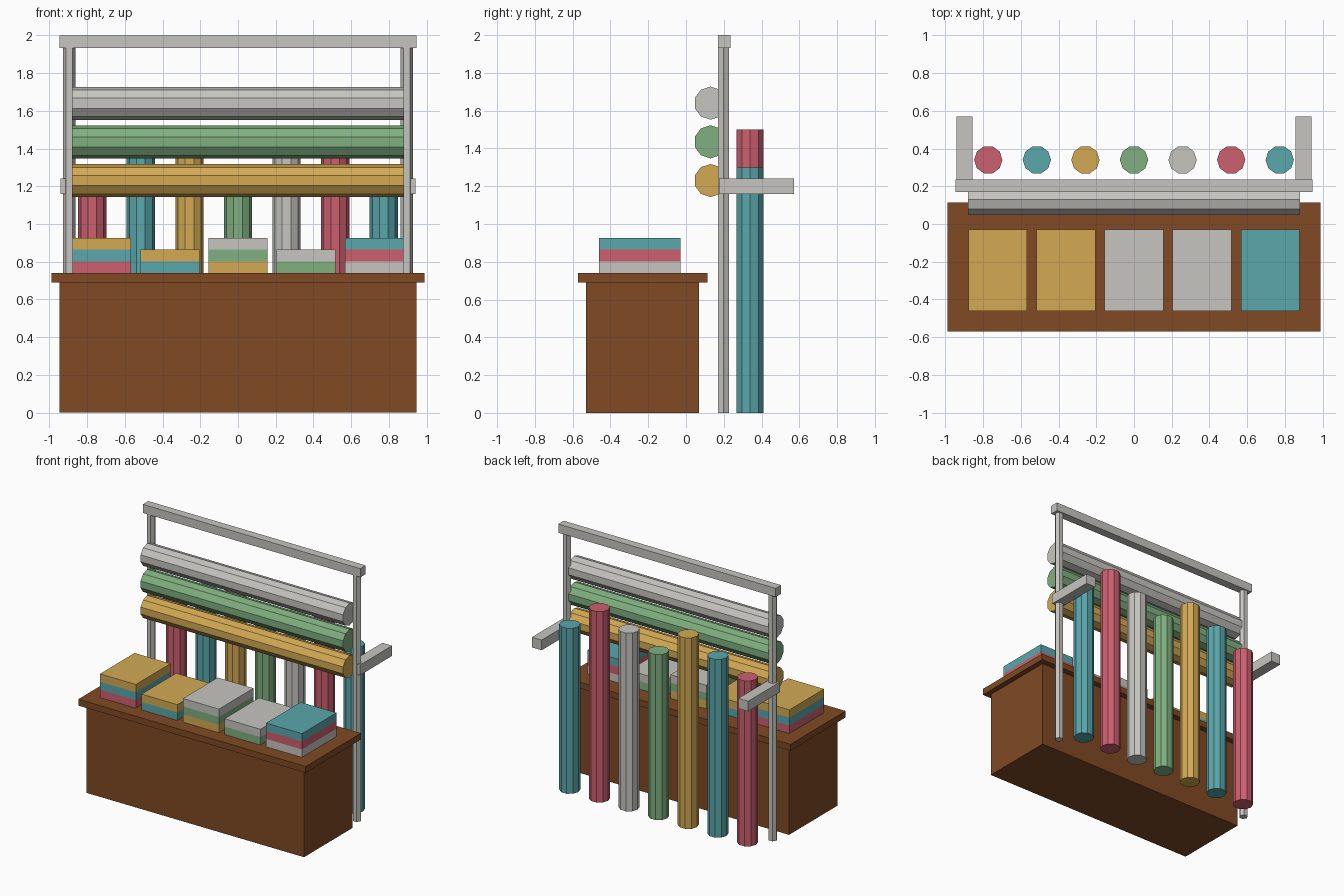
import bpy, bmesh, math
from mathutils import Matrix

if "Cube" in bpy.data.objects:
    bpy.data.objects.remove(bpy.data.objects["Cube"])


def material(name, r, g, b):
    lin = [((c / 255 + 0.055) / 1.055) ** 2.4 for c in (r, g, b)]
    m = bpy.data.materials.new(name)
    m.diffuse_color = (*lin, 1)
    m.use_nodes = True
    m.node_tree.nodes["Principled BSDF"].inputs["Base Color"].default_value = m.diffuse_color
    return m


RED = material("rose_red", 205, 96, 112)
TEAL = material("teal", 90, 167, 171)
YELLOW = material("mustard", 212, 170, 84)
GREEN = material("sage_green", 128, 176, 128)
GREY = material("light_grey", 198, 197, 192)
BROWN = material("brown_wood", 128, 74, 36)


def finish(name, bm, mat):
    mesh = bpy.data.meshes.new(name)
    bm.to_mesh(mesh)
    bm.free()
    mesh.materials.append(mat)
    ob = bpy.data.objects.new(name, mesh)
    bpy.context.collection.objects.link(ob)
    return ob


def box(name, x, y, z, mat):
    """Box from (min, max) ranges on each axis."""
    bm = bmesh.new()
    size = [b - a for a, b in (x, y, z)]
    mid = [(a + b) / 2 for a, b in (x, y, z)]
    bmesh.ops.create_cube(bm, size=1, matrix=Matrix.Translation(mid) @ Matrix.Diagonal((*size, 1)))
    return finish(name, bm, mat)


def prism(name, centre, radius, length, sides, mat, along_x=False):
    """Flat-sided cylinder with a corner on +x (on +z when lying along x)."""
    bm = bmesh.new()
    turn = Matrix.Rotation(math.pi / 2, 4, 'Y') if along_x else Matrix()
    bmesh.ops.create_cone(bm, cap_ends=True, segments=sides, radius1=radius,
                          radius2=radius, depth=length)
    # put a corner exactly on the local x axis
    v = max(bm.verts, key=lambda p: p.co.x)
    bm.transform(Matrix.Rotation(-math.atan2(v.co.y, v.co.x), 4, 'Z'))
    bm.transform(Matrix.Translation(centre) @ turn)
    return finish(name, bm, mat)


# Counter
box("counter_body", (-0.945, 0.945), (-0.53, 0.07), (0, 0.69), BROWN)
box("counter_top", (-0.988, 0.988), (-0.571, 0.115), (0.69, 0.74), BROWN)

# Rack frame: hexagonal posts, top beam and rear arms
for side, s in (("left", -1), ("right", 1)):
    prism(f"{side}_post", (s * 0.895, 0.199, 0.97), 0.033, 1.94, 6, GREY)
    box(f"{side}_arm", sorted((s * 0.855, s * 0.94)), (0.174, 0.571), (1.16, 1.24), GREY)
box("top_beam", (-0.945, 0.945), (0.169, 0.236), (1.932, 2.0), GREY)

# Horizontal fabric rolls on the rack
for i, mat in enumerate((YELLOW, GREEN, GREY)):
    prism(f"rack_roll_{i + 1}", (0, 0.13, 1.23 + 0.205 * i), 0.0875, 1.76, 10, mat, along_x=True)

# Upright fabric rolls standing behind
for i, mat in enumerate((RED, TEAL, YELLOW, GREEN, GREY, RED, TEAL)):
    h = 1.3 + 0.1 * (i % 3)
    prism(f"standing_roll_{i + 1}", ((i - 3) * 0.2575, 0.34, h / 2), 0.075, h, 10, mat)

# Stacks of folded cloth on the counter, listed bottom to top
stacks = ((RED, TEAL, YELLOW), (TEAL, YELLOW), (YELLOW, GREEN, GREY),
          (GREEN, GREY), (GREY, RED, TEAL))
for i, layers in enumerate(stacks):
    x = (i - 2) * 0.361
    for k, mat in enumerate(layers):
        z = 0.74 + 0.062 * k
        box(f"cloth_stack_{i + 1}_layer_{k + 1}", (x - 0.156, x + 0.156),
            (-0.46, -0.03), (z, z + 0.062), mat)
